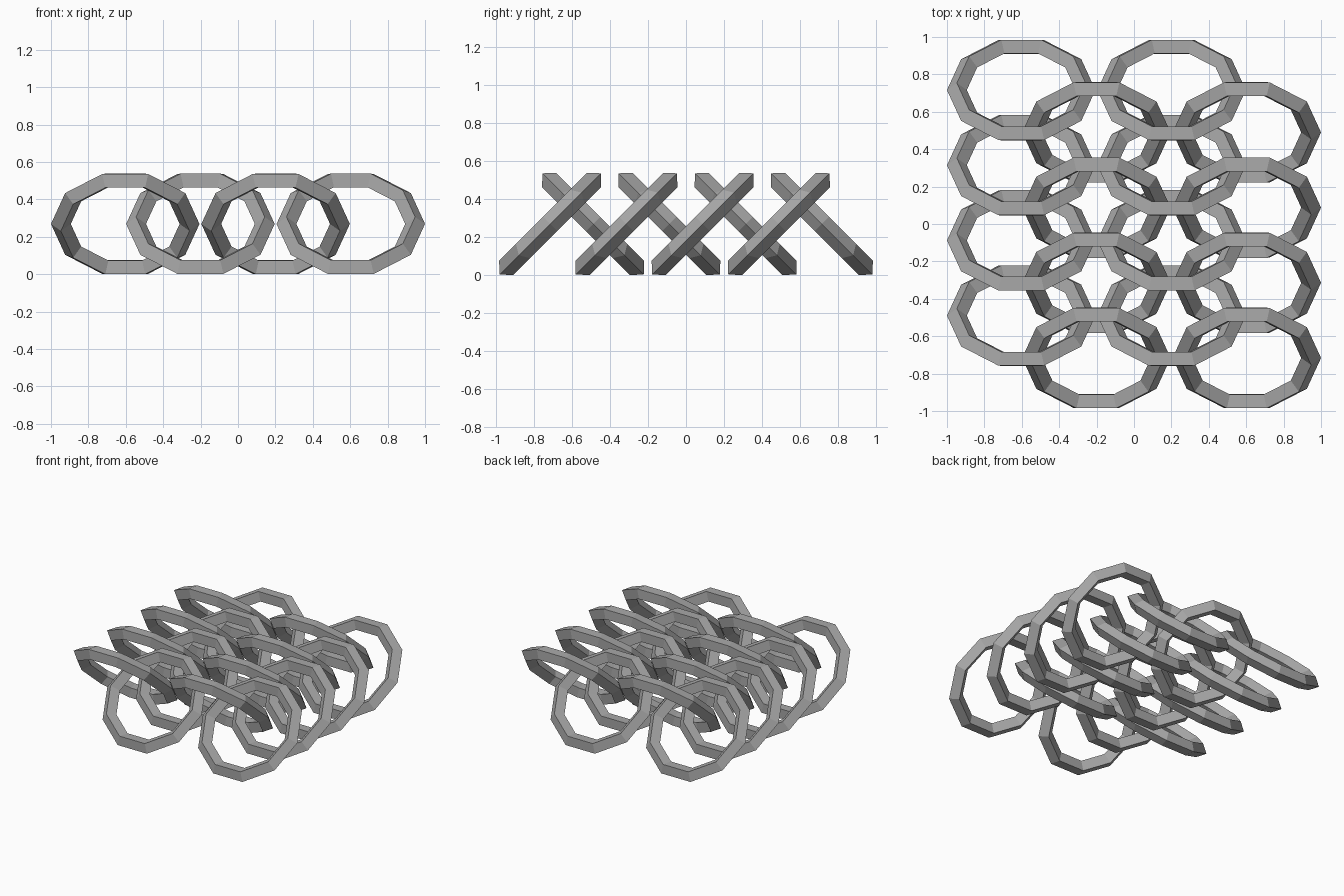
import bpy
import math

cube = bpy.data.objects.get("Cube")
if cube:
    bpy.data.objects.remove(cube, do_unlink=True)

# Plain grey metal
steel = bpy.data.materials.new("grey steel")
steel.use_nodes = True
grey = (0.4, 0.4, 0.4, 1)
steel.diffuse_color = grey
steel.node_tree.nodes["Principled BSDF"].inputs["Base Color"].default_value = grey

MAJOR, MINOR = 0.344, 0.053
PITCH = 0.402
TILT = math.radians(45)
HALF = (MAJOR * math.cos(math.pi / 10) + MINOR) * math.sin(TILT)  # half height of a tilted ring


def add_ring(name, x, y, tilt):
    """One ten-sided ring of square wire, leaning about the x axis."""
    bpy.ops.mesh.primitive_torus_add(
        major_segments=10, minor_segments=4,
        major_radius=MAJOR, minor_radius=MINOR,
        location=(x, y, HALF), rotation=(tilt, 0, 0))
    ring = bpy.context.object
    ring.name = name
    ring.data.materials.append(steel)
    bpy.ops.object.shade_flat()


# Woven sheet: neighbouring columns lean opposite ways and are mirrored in y
for col in range(4):
    side = 1 if col % 2 else -1
    for row in range(4):
        y = side * (-0.985 + HALF + row * PITCH)
        add_ring(f"ring_column{col + 1}_row{row + 1}",
                 (col - 1.5) * PITCH, y, side * TILT)
